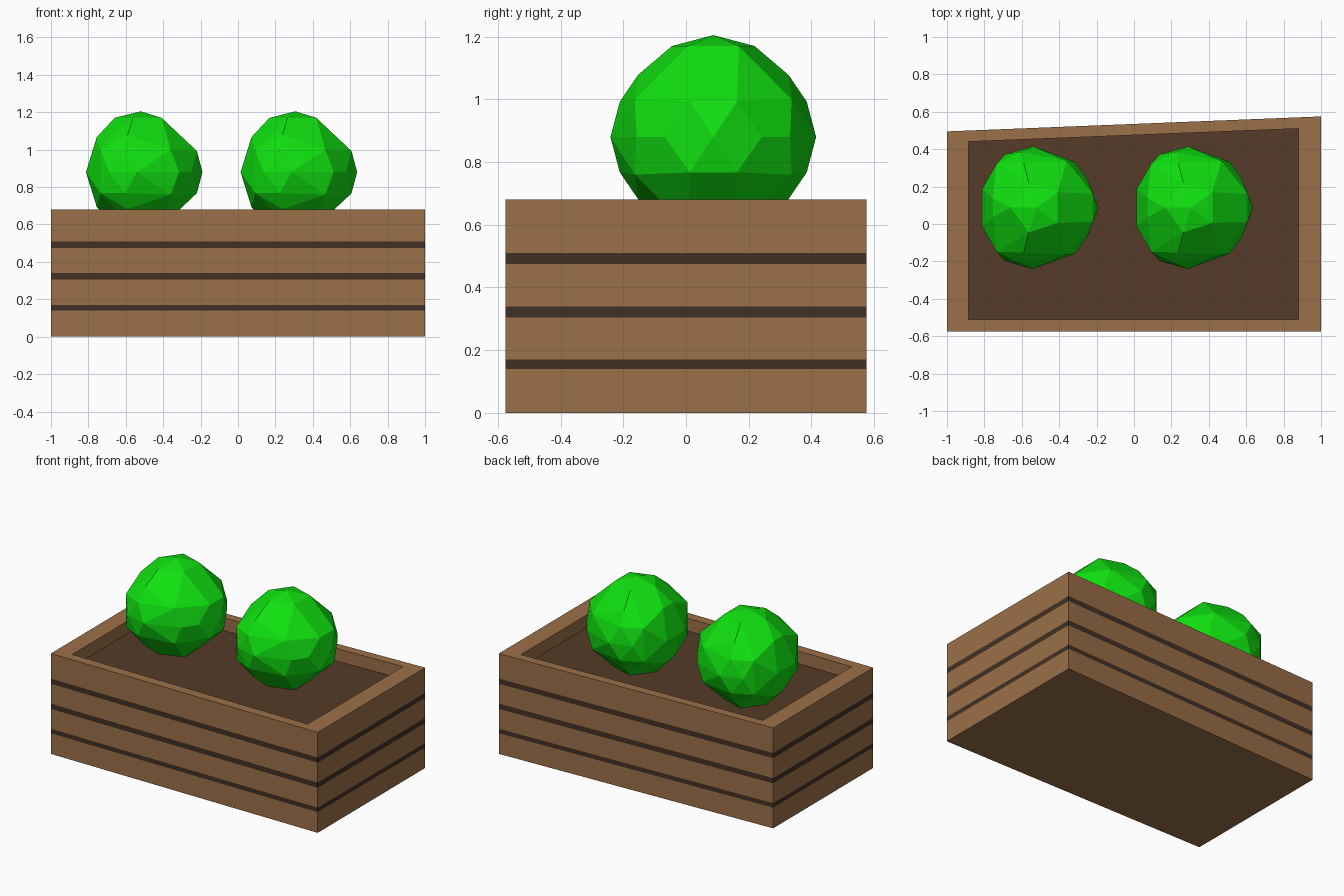
import bpy, bmesh, math

if "Cube" in bpy.data.objects:
    bpy.data.objects.remove(bpy.data.objects["Cube"])


def material(name, color):
    m = bpy.data.materials.new(name)
    m.diffuse_color = (*color, 1)
    m.use_nodes = True
    m.node_tree.nodes["Principled BSDF"].inputs["Base Color"].default_value = m.diffuse_color
    return m


wood = material("wood", (0.33, 0.16, 0.065))
dark = material("dark_groove", (0.055, 0.03, 0.018))
soil = material("soil", (0.09, 0.043, 0.021))
leaf = material("leaf", (0.005, 0.75, 0.005))


def add_object(name, bm, mats):
    bmesh.ops.recalc_face_normals(bm, faces=bm.faces)
    me = bpy.data.meshes.new(name)
    bm.to_mesh(me)
    bm.free()
    for m in mats:
        me.materials.append(m)
    ob = bpy.data.objects.new(name, me)
    bpy.context.collection.objects.link(ob)
    return ob


# planter box: stacked planks with flush dark grooves, hollow top filled with soil
outer = [(-1, -0.575), (1, -0.575), (1, 0.575), (-1, 0.495)]
inner = [(-0.885, -0.51), (0.88, -0.51), (0.88, 0.51), (-0.885, 0.44)]
levels = [(outer, z) for z in (0, 0.14, 0.17, 0.305, 0.34, 0.475, 0.51, 0.68)]
levels += [(inner, 0.68), (inner, 0.595)]
bm = bmesh.new()
rings = [[bm.verts.new((x, y, z)) for x, y in loop] for loop, z in levels]
for i, (a, b) in enumerate(zip(rings, rings[1:])):
    for k in range(4):
        n = (k + 1) % 4
        f = bm.faces.new((a[k], a[n], b[n], b[k]))
        f.material_index = 1 if i in (1, 3, 5) else 0
bm.faces.new(rings[0][::-1])
bm.faces.new(rings[-1]).material_index = 2
add_object("planter_box", bm, [wood, dark, soil])

# bush: faceted ball, quarter of the corner points mirrored in y and z
quarter = [
    (0, 0, 0.325),
    (0.112, 0.082, 0.29), (-0.043, 0.132, 0.29), (-0.139, 0, 0.29),
    (0.165, 0.13, 0.2), (-0.07, 0.24, 0.198), (-0.235, 0.05, 0.187),
    (0.30, 0.075, 0.113), (0.16, 0.25, 0.12),
    (-0.085, 0.298, 0.113), (-0.215, 0.235, 0.113),
    (0.33, 0, 0), (0.27, 0.155, 0), (0.205, 0.245, 0),
    (-0.02, 0.328, 0), (-0.17, 0.285, 0), (-0.293, 0.1, 0),
]
points = {(x, sy * y, sz * z) for x, y, z in quarter for sy in (1, -1) for sz in (1, -1)}
for name, cx in (("left_bush", -0.52), ("right_bush", 0.307)):
    bm = bmesh.new()
    for p in sorted(points):
        bm.verts.new(p)
    bmesh.ops.convex_hull(bm, input=bm.verts)
    bmesh.ops.dissolve_limit(bm, angle_limit=math.radians(6), verts=bm.verts, edges=bm.edges)
    bush = add_object(name, bm, [leaf])
    bush.location = (cx, 0.087, 0.88)
